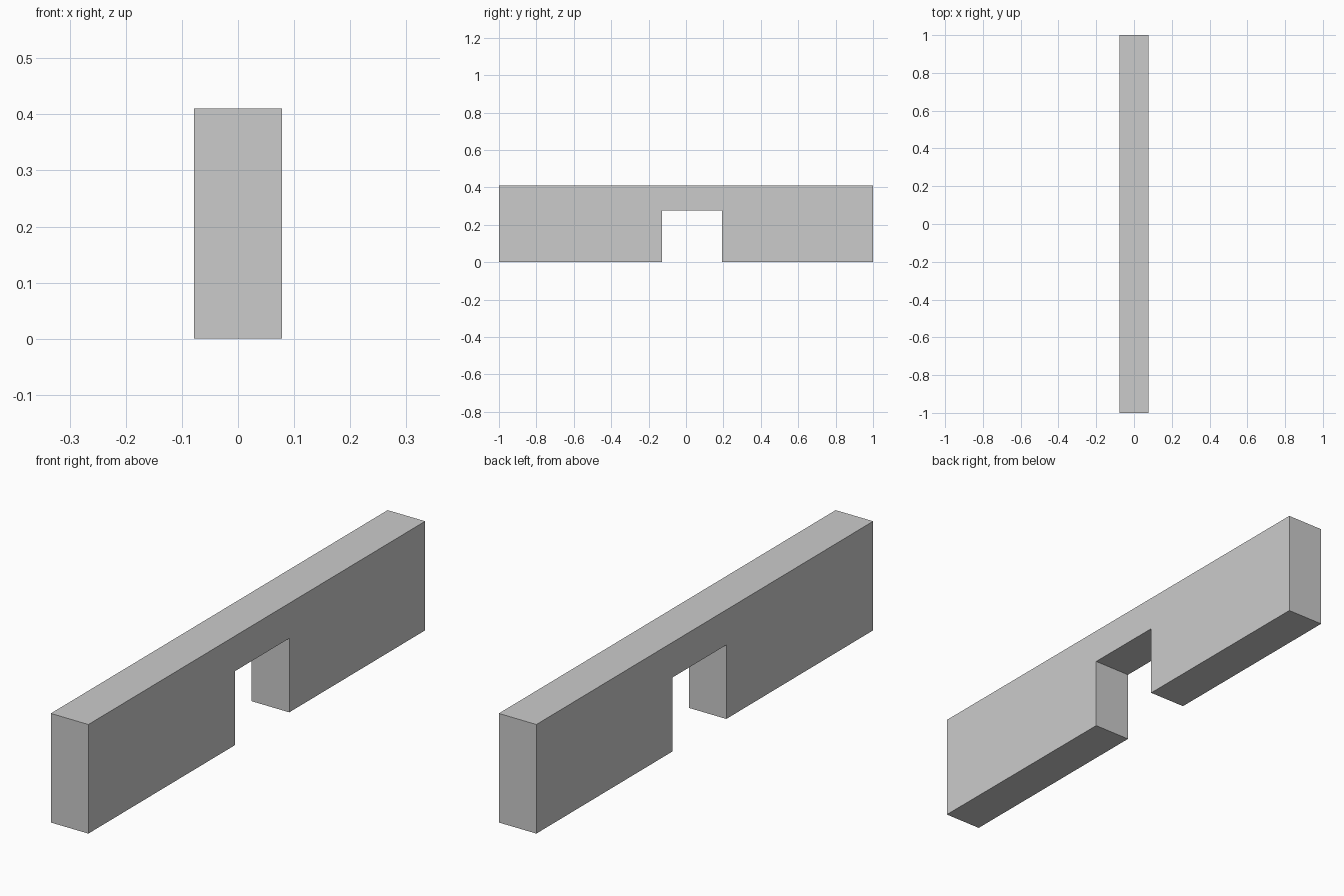
import bpy, bmesh

if "Cube" in bpy.data.objects:
    bpy.data.objects.remove(bpy.data.objects["Cube"])

HALF_WIDTH = 0.078
HEIGHT = 0.41
DOOR_Y0, DOOR_Y1, DOOR_TOP = -0.128, 0.193, 0.278

# Side profile (y, z) of the wall with its doorway notch
profile = [(-1, 0), (DOOR_Y0, 0), (DOOR_Y0, DOOR_TOP), (DOOR_Y1, DOOR_TOP),
           (DOOR_Y1, 0), (1, 0), (1, HEIGHT), (-1, HEIGHT)]

# Extrude the profile across the wall thickness
bm = bmesh.new()
face = bm.faces.new([bm.verts.new((-HALF_WIDTH, y, z)) for y, z in profile])
ext = bmesh.ops.extrude_face_region(bm, geom=[face], use_keep_orig=True)
verts = [g for g in ext["geom"] if isinstance(g, bmesh.types.BMVert)]
bmesh.ops.translate(bm, verts=verts, vec=(2 * HALF_WIDTH, 0, 0))
bmesh.ops.recalc_face_normals(bm, faces=bm.faces)

mesh = bpy.data.meshes.new("wall_with_doorway")
bm.to_mesh(mesh)
bm.free()
wall = bpy.data.objects.new("wall_with_doorway", mesh)
bpy.context.collection.objects.link(wall)
